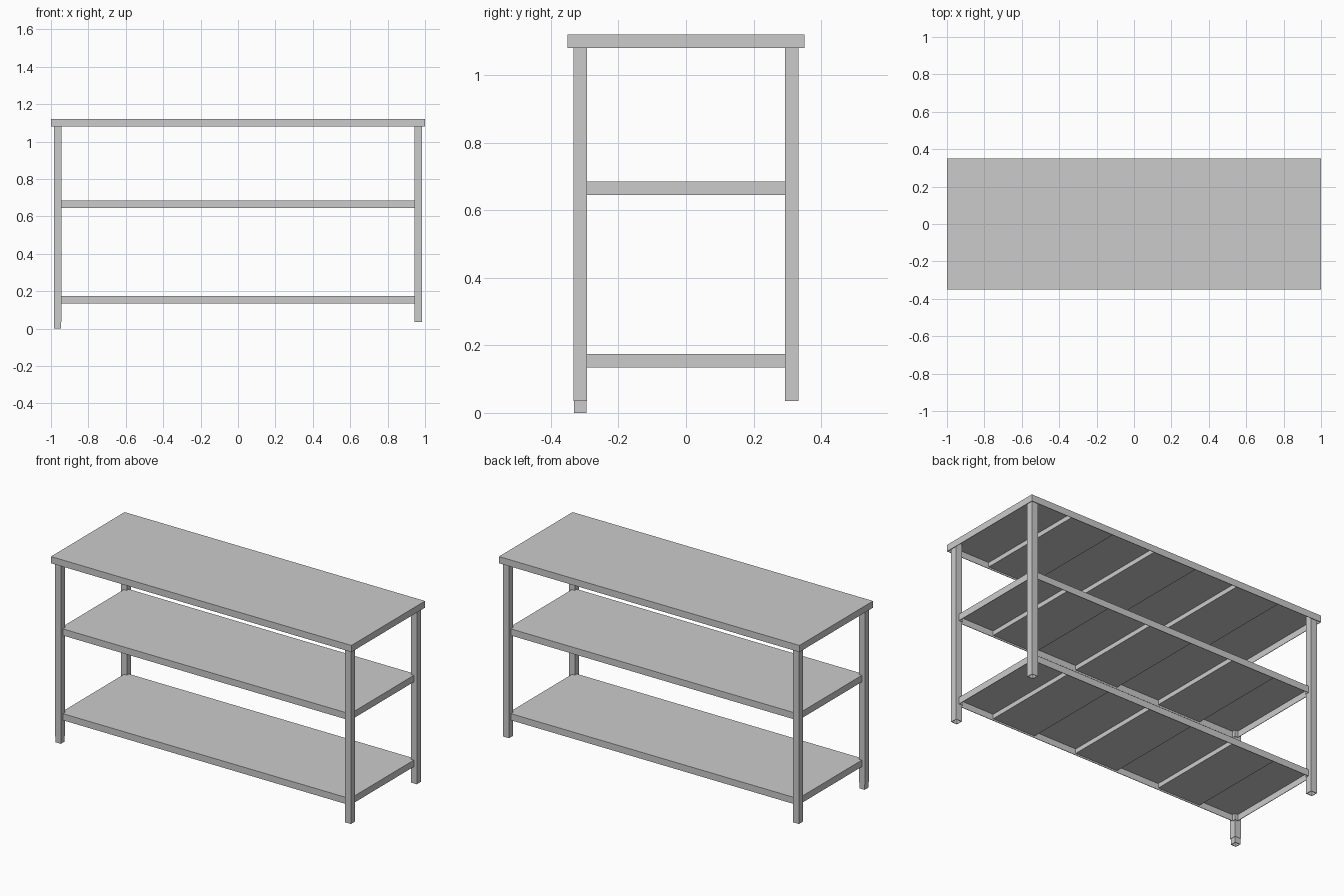
import bpy, bmesh

if "Cube" in bpy.data.objects:
    bpy.data.objects.remove(bpy.data.objects["Cube"])

T = 0.003  # sheet thickness


def sheet(name, outline, z0, z1, cap, thick):
    """Wall following a closed outline, optionally capped on top, given thickness inward."""
    bm = bmesh.new()
    lo = [bm.verts.new((x, y, z0)) for x, y in outline]
    hi = [bm.verts.new((x, y, z1)) for x, y in outline]
    n = len(outline)
    for i in range(n):
        j = (i + 1) % n
        bm.faces.new((lo[i], lo[j], hi[j], hi[i]))
    if cap:
        bm.faces.new(hi)
    me = bpy.data.meshes.new(name)
    bm.to_mesh(me)
    bm.free()
    ob = bpy.data.objects.new(name, me)
    bpy.context.collection.objects.link(ob)
    mod = ob.modifiers.new("thickness", 'SOLIDIFY')
    mod.thickness = thick
    mod.offset = -1
    mod.use_even_offset = True
    return ob


def rect(cx, cy, hx, hy):
    return [(cx - hx, cy - hy), (cx + hx, cy - hy), (cx + hx, cy + hy), (cx - hx, cy + hy)]


def box(name, x0, x1, y0, y1, z0, z1):
    bpy.ops.mesh.primitive_cube_add(size=1, location=((x0 + x1) / 2, (y0 + y1) / 2, (z0 + z1) / 2))
    ob = bpy.context.object
    ob.name = name
    ob.scale = (x1 - x0, y1 - y0, z1 - z0)
    return ob


def stiffeners(name, hy, z_top):
    # three wide channels under a panel
    for i, cx in enumerate((-0.571, 0, 0.571)):
        box(f"{name}_stiffener_{i + 1}", cx - 0.143, cx + 0.143, -hy + T, hy - T,
            z_top - 0.03, z_top - T)


# worktop: folded sheet tray
sheet("worktop", rect(0, 0, 1.0, 0.35), 1.08, 1.12, True, T)
stiffeners("worktop", 0.35, 1.12)

# shelves: trays with corners notched around the legs
OX, OY, IX, IY = 0.965, 0.313, 0.945, 0.293
notched = [(-IX, -OY), (IX, -OY), (IX, -IY), (OX, -IY), (OX, IY), (IX, IY),
           (IX, OY), (-IX, OY), (-IX, IY), (-OX, IY), (-OX, -IY), (-IX, -IY)]
for name, z in (("lower_shelf", 0.175), ("middle_shelf", 0.685)):
    sheet(name, notched, z - 0.04, z, True, T)
    stiffeners(name, OY, z)

# legs: open square tubes
for sx, side in ((-1, "left"), (1, "right")):
    for sy, end in ((-1, "front"), (1, "back")):
        sheet(f"{end}_{side}_leg", rect(sx * 0.965, sy * 0.313, 0.02, 0.02),
              0.035, 1.117, False, T)

# single extended foot in the front left leg
sheet("front_left_foot", rect(-0.965, -0.313, 0.018, 0.018), 0.0, 0.06, True, T)
